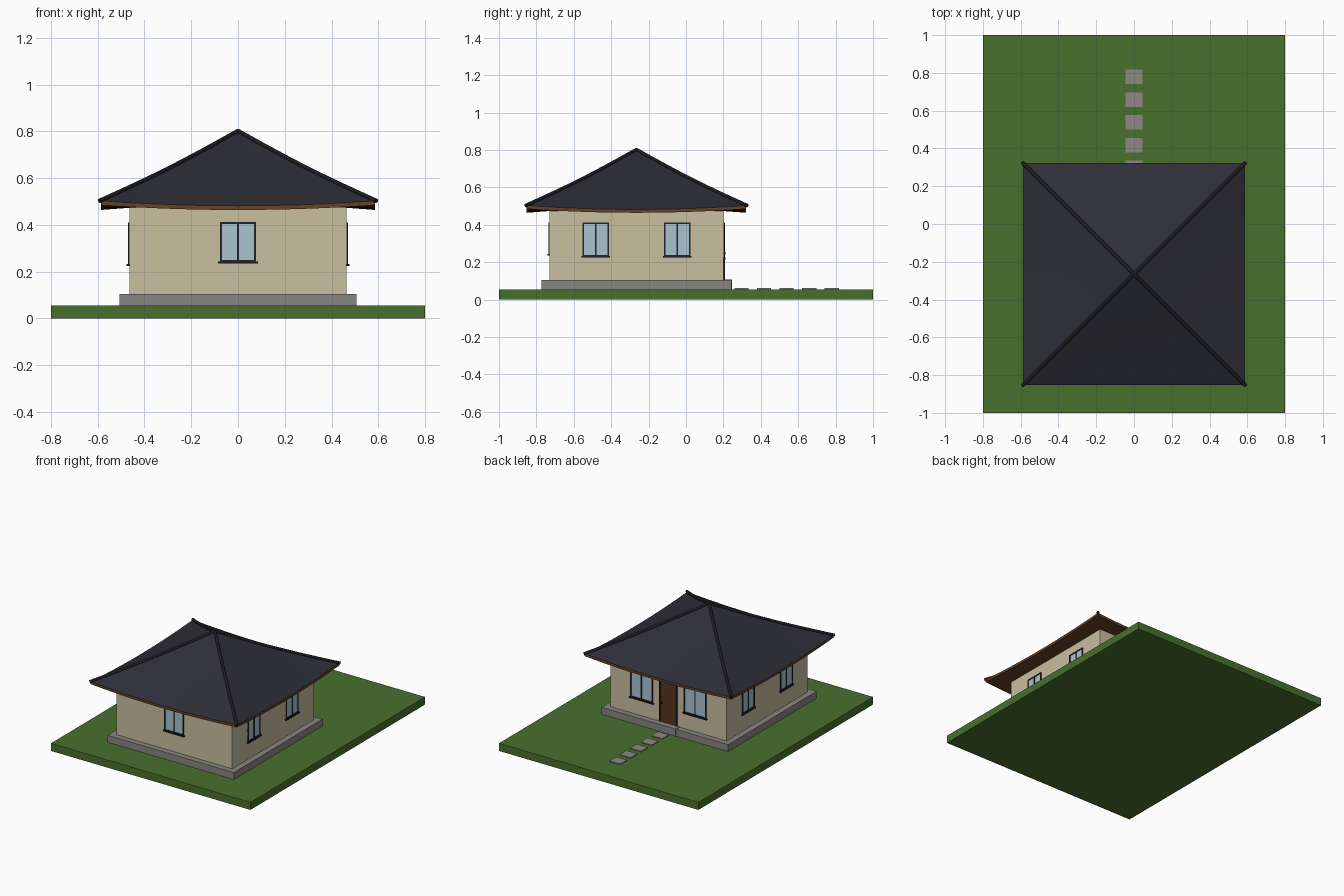
import bpy, bmesh, math
from mathutils import Vector

if "Cube" in bpy.data.objects:
    bpy.data.objects.remove(bpy.data.objects["Cube"])

def mat(name, c):
    m = bpy.data.materials.new(name)
    m.diffuse_color = (*c, 1)
    m.use_nodes = True
    m.node_tree.nodes["Principled BSDF"].inputs["Base Color"].default_value = m.diffuse_color
    return m

GRASS = mat("grass", (.065, .162, .027))
WALL = mat("cream_plaster", (.58, .52, .35))
STONE = mat("grey_stone", (.25, .24, .22))
ROOF = mat("slate", (.027, .028, .038))
RIDGE = mat("dark_ridge", (.012, .012, .015))
WOOD = mat("brown_wood", (.133, .054, .019))
DOOR = mat("door_wood", (.095, .037, .016))
GLASS = mat("glass", (.40, .55, .62))
FRAME = mat("dark_frame", (.014, .016, .02))
PATH = mat("path_stone", (.28, .25, .23))

CY = -.265          # house centre in y
W = .465            # half width of the walls
R = .587            # half width of the roof

def mesh_obj(name, bm, mats):
    me = bpy.data.meshes.new(name)
    bm.to_mesh(me)
    bm.free()
    for m in mats:
        me.materials.append(m)
    ob = bpy.data.objects.new(name, me)
    bpy.context.collection.objects.link(ob)
    return ob

def box(name, lo, hi, m, side=None):
    """Box between two corners; with side it is given as (along, out, up) on a wall."""
    bm = bmesh.new()
    bmesh.ops.create_cube(bm, size=1)
    for v in bm.verts:
        p = Vector([lo[i] + (v.co[i] + .5) * (hi[i] - lo[i]) for i in range(3)])
        if side is not None:
            a = side * math.pi / 2          # 0 front, 1 right, 2 back, 3 left
            ca, sa = math.cos(a), math.sin(a)
            x, y = p.x, -W - p.y
            p = Vector((x * ca - y * sa, x * sa + y * ca + CY, p.z))
        v.co = p
    return mesh_obj(name, bm, [m])

# lawn, plinth, walls
box("lawn", (-.8, -1, 0), (.8, 1, .055), GRASS)
box("plinth", (-.507, CY - .507, .055), (.507, CY + .507, .105), STONE)
box("walls", (-W, CY - W, .105), (W, CY + W, .49), WALL)

# windows: glass plate, frame bars, mullion, sill
def window(side, c, w, z0, z1):
    h, f = w / 2, .008
    box("window_glass", (c - h, -.002, z0), (c + h, .002, z1), GLASS, side)
    for a, b in ((-h, -h + f), (-f / 2, f / 2), (h - f, h)):
        box("window_frame_upright", (c + a, -.002, z0), (c + b, .006, z1), FRAME, side)
    for a, b in ((z0, z0 + f), (z1 - f, z1)):
        box("window_frame_rail", (c - h, -.002, a), (c + h, .006, b), FRAME, side)
    box("window_sill", (c - h - .007, -.002, z0 - .007), (c + h + .007, .011, z0 + .002), FRAME, side)

window(0, 0, .155, .242, .413)
for s in (-1, 1):
    for side in (1, 3):
        window(side, s * .218, .14, .231, .411)
    window(2, s * .215, .18, .222, .413)

# door with frame and step
box("door", (-.062, -.002, .105), (.062, .004, .402), DOOR, 2)
for s in (-1, 1):
    box("door_frame_post", (s * .066 - .005, -.002, .105), (s * .066 + .005, .008, .41), FRAME, 2)
box("door_frame_head", (-.071, -.002, .4), (.071, .008, .41), FRAME, 2)
box("door_handle", (-.052, .003, .24), (-.044, .012, .255), FRAME, 2)
box("door_step", (-.09, .0, .055), (.09, .046, .108), STONE, 2)

# stepping stones
for i in range(5):
    y = .297 + i * .1205
    box("stepping_stone", (-.044, y - .038, .05), (.044, y + .038, .061), PATH)

# curved hipped roof: slate surface, wooden fascia and soffit
def hip_z(t):
    return .8 - .297 * t - .01 * math.sin(math.pi * t)

def roof_z(t, s):
    return hip_z(t) - .021 * t * t * (1 - s * s)

N, M = 12, 16
bm = bmesh.new()
for k in range(4):
    a = k * math.pi / 2
    ca, sa = math.cos(a), math.sin(a)
    def vert(x, y, z):
        return bm.verts.new((x * ca - y * sa, x * sa + y * ca + CY, z))
    def row(t, dz=0):
        return [vert(R * t * s, -R * t, roof_z(t, s) + dz)
                for s in (2 * j / M - 1 for j in range(M + 1))]
    rows = [row(i / N) for i in range(1, N + 1)]
    rows.append(row(1, -.018))
    rows.append([vert(W * .98 * (2 * j / M - 1), -W * .98, .474) for j in range(M + 1)])
    apex = vert(0, 0, .8)
    for j in range(M):
        bm.faces.new((apex, rows[0][j], rows[0][j + 1]))
        for i in range(len(rows) - 1):
            f = bm.faces.new((rows[i][j], rows[i + 1][j], rows[i + 1][j + 1], rows[i][j + 1]))
            f.material_index = 1 if i >= N - 1 else 0
bmesh.ops.remove_doubles(bm, verts=bm.verts, dist=1e-5)
for f in bm.faces:
    f.smooth = True
roof = mesh_obj("roof", bm, [ROOF, WOOD])
bpy.context.view_layer.objects.active = roof
roof.select_set(True)
bpy.ops.object.shade_smooth_by_angle(angle=math.radians(20))

# round ridge caps along the four hips
for sx in (-1, 1):
    for sy in (-1, 1):
        cu = bpy.data.curves.new("hip_ridge", 'CURVE')
        cu.dimensions = '3D'
        cu.bevel_depth = .01
        cu.bevel_resolution = 2
        cu.use_fill_caps = True
        sp = cu.splines.new('POLY')
        sp.points.add(N)
        for i, p in enumerate(sp.points):
            t = i / N * 1.008
            p.co = (sx * R * t, sy * R * t + CY, hip_z(t) + .002, 1)
        cu.materials.append(RIDGE)
        ob = bpy.data.objects.new("hip_ridge", cu)
        bpy.context.collection.objects.link(ob)
